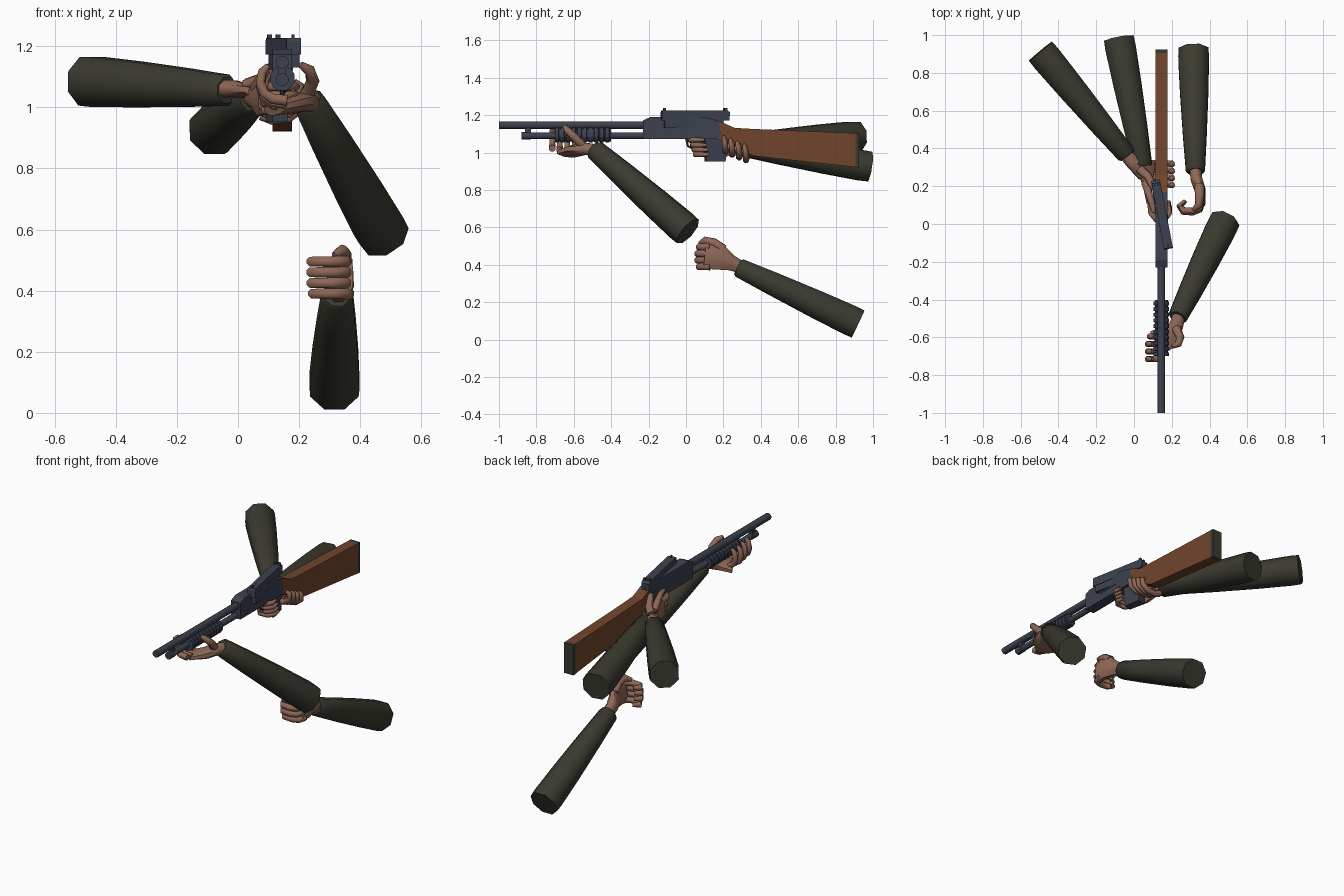
import bpy, bmesh, math
from mathutils import Vector, Matrix


def material(name, rgb):
    m = bpy.data.materials.new(name)
    m.diffuse_color = (*rgb, 1)
    return m


SLEEVE = material("dark_olive_cloth", (0.043, 0.043, 0.030))
SKIN = material("skin", (0.275, 0.140, 0.095))
WOOD = material("brown_wood", (0.165, 0.060, 0.025))
METAL = material("blue_grey_metal", (0.045, 0.053, 0.078))


def finish(bm, name, mat, angle=50):
    bmesh.ops.recalc_face_normals(bm, faces=bm.faces)
    me = bpy.data.meshes.new(name)
    bm.to_mesh(me)
    bm.free()
    me.materials.append(mat)
    ob = bpy.data.objects.new(name, me)
    bpy.context.collection.objects.link(ob)
    bpy.ops.object.select_all(action='DESELECT')
    ob.select_set(True)
    bpy.context.view_layer.objects.active = ob
    bpy.ops.object.shade_smooth_by_angle(angle=math.radians(angle))
    return ob


def tube(bm, pts, radii, ref=(0, 0, 1), sides=8):
    """Capped tube; a radius may be (thickness, width along ref)."""
    pts, ref, rings = [Vector(p) for p in pts], Vector(ref), []
    for i, p in enumerate(pts):
        d = Vector()
        if i:
            d += (p - pts[i - 1]).normalized()
        if i < len(pts) - 1:
            d += (pts[i + 1] - p).normalized()
        d.normalize()
        side = d.cross(ref).normalized()
        up = side.cross(d)
        r = radii[i]
        a, b = r if isinstance(r, tuple) else (r, r)
        ring = []
        for k in range(sides):
            t = 2 * math.pi * (k + 0.5) / sides
            ring.append(bm.verts.new(p + side * a * math.cos(t) + up * b * math.sin(t)))
        rings.append(ring)
    for r0, r1 in zip(rings, rings[1:]):
        for k in range(sides):
            j = (k + 1) % sides
            bm.faces.new((r0[k], r0[j], r1[j], r1[k]))
    bm.faces.new(rings[0])
    bm.faces.new(rings[-1][::-1])


def slab(bm, profile, x, half):
    """Side profile of (y, z) points extruded across x."""
    a = [bm.verts.new((x - half, y, z)) for y, z in profile]
    b = [bm.verts.new((x + half, y, z)) for y, z in profile]
    n = len(profile)
    for i in range(n):
        j = (i + 1) % n
        bm.faces.new((a[i], a[j], b[j], b[i]))
    bm.faces.new(a)
    bm.faces.new(b[::-1])


def box(bm, y0, y1, z0, z1, x, half):
    slab(bm, [(y0, z0), (y1, z0), (y1, z1), (y0, z1)], x, half)


GX = 0.145  # centre line of the long gun


def rod(name, y0, y1, z, r, sides=12):
    bm = bmesh.new()
    tube(bm, [(GX, y0, z), (GX, y1, z)], [r, r], sides=sides)
    return finish(bm, name, METAL)


# Long gun: barrel, magazine tube, clamp
rod("barrel", -1.0, -0.22, 1.147, 0.021)
rod("magazine_tube", -0.86, -0.22, 1.090, 0.018)
rod("magazine_cap", -0.88, -0.83, 1.090, 0.021)
bm = bmesh.new()
box(bm, -0.86, -0.83, 1.09, 1.147, GX, 0.012)
finish(bm, "barrel_clamp", METAL)

# Ribbed sliding grip
bm = bmesh.new()
pts, rad = [], []
for i in range(10):
    y = -0.70 + i * 0.03
    pts += [(GX, y, 1.095), (GX, y + 0.019, 1.095), (GX, y + 0.021, 1.095), (GX, y + 0.028, 1.095)]
    rad += [0.042, 0.042, 0.036, 0.036]
tube(bm, pts, rad, sides=12)
finish(bm, "pump_grip", METAL, 30)

# Receiver
bm = bmesh.new()
slab(bm, [(-0.23, 1.073), (0.17, 1.073), (0.19, 1.10), (0.17, 1.17), (0.10, 1.19),
          (-0.19, 1.19), (-0.23, 1.172)], GX, 0.032)
box(bm, -0.09, 0.05, 1.12, 1.155, GX + 0.032, 0.003)
finish(bm, "receiver", METAL, 20)

# Trigger guard and trigger
bm = bmesh.new()
tube(bm, [(GX, 0.0, 1.08), (GX, 0.01, 1.035), (GX, 0.04, 1.02), (GX, 0.09, 1.025), (GX, 0.11, 1.08)],
     [0.007] * 5, ref=(1, 0, 0), sides=6)
tube(bm, [(GX, 0.05, 1.08), (GX, 0.045, 1.04)], [0.006, 0.005], ref=(1, 0, 0), sides=6)
finish(bm, "trigger_guard", METAL)

# Wooden stock and butt pad
bm = bmesh.new()
slab(bm, [(0.165, 1.072), (0.165, 1.17), (0.185, 1.165), (0.26, 1.132), (0.36, 1.126),
          (0.905, 1.104), (0.905, 0.922), (0.36, 0.982), (0.26, 1.035)], GX, 0.032)
finish(bm, "stock", WOOD, 20)
bm = bmesh.new()
box(bm, 0.905, 0.925, 0.92, 1.104, GX, 0.032)
finish(bm, "butt_pad", SLEEVE, 20)

# Handgun, built along y and then turned
bm = bmesh.new()
slab(bm, [(-0.185, 1.172), (0.18, 1.172), (0.185, 1.215), (0.17, 1.226), (-0.18, 1.226),
          (-0.185, 1.215)], 0, 0.024)
box(bm, -0.17, 0.15, 1.13, 1.172, 0, 0.021)
slab(bm, [(0.055, 0.952), (0.16, 0.952), (0.165, 1.0), (0.15, 1.14), (0.04, 1.14), (0.05, 1.05)], 0, 0.026)
box(bm, -0.175, -0.16, 1.226, 1.238, 0, 0.004)
for x in (-0.014, 0.014):
    box(bm, 0.155, 0.17, 1.226, 1.238, x, 0.007)
tube(bm, [(0, -0.05, 1.13), (0, -0.045, 1.07), (0, -0.02, 1.05), (0, 0.05, 1.05)], [0.007] * 4,
     ref=(1, 0, 0), sides=6)
bm.transform(Matrix.Translation((0.148, 0.05, 0)) @ Matrix.Rotation(0.19, 4, 'Z'))
finish(bm, "handgun", METAL, 20)


# Sleeves: tapered forearms from cuff to elbow
def sleeve(name, cuff, elbow):
    a, b = Vector(cuff), Vector(elbow)
    bm = bmesh.new()
    tube(bm, [a.lerp(b, t) for t in (0, 0.02, 0.3, 0.65, 0.93, 1)],
         [0.045, 0.055, 0.068, 0.081, 0.088, 0.086])
    finish(bm, name, SLEEVE)


sleeve("stock_arm_sleeve", (-0.035, 0.36, 1.055), (-0.495, 0.915, 1.085))
sleeve("handgun_arm_sleeve", (0.048, 0.30, 1.03), (-0.08, 0.98, 0.925))
sleeve("free_arm_sleeve", (0.325, 0.275, 0.388), (0.315, 0.92, 0.083))
sleeve("pump_arm_sleeve", (0.23, -0.495, 1.022), (0.478, 0.01, 0.578))


# Hands: wrist and palm, four curled fingers, thumb
def hand(name, axis, palm, palm_radii, curl, offsets, thumb, r=0.019):
    bm = bmesh.new()
    tube(bm, palm, palm_radii, ref=axis)
    for off in offsets:
        path = [Vector(p) + Vector(off) for p in curl]
        n = len(path) - 1
        tube(bm, path, [r * (1 - 0.25 * i / n) for i in range(n)] + [r * 0.5], ref=axis)
    tube(bm, thumb, [r * 1.3, r * 1.15, r, r * 0.55], ref=(0.3, 0.2, 1))
    finish(bm, name, SKIN)


hand("stock_hand", (0, 1, 0),
     [(-0.06, 0.38, 1.06), (-0.01, 0.33, 1.06), (0.05, 0.29, 1.045), (0.095, 0.27, 1.0)],
     [0.032, (0.03, 0.04), (0.026, 0.062), (0.018, 0.062)],
     [(0.075, 0.20, 1.02), (0.11, 0.20, 1.005), (0.165, 0.20, 1.01), (0.20, 0.20, 1.035),
      (0.203, 0.195, 1.07), (0.185, 0.19, 1.085)],
     [(0, 0.01 + 0.037 * i, -0.015 * i) for i in range(4)],
     [(0.03, 0.29, 1.07), (0.075, 0.25, 1.09), (0.095, 0.21, 1.12), (0.11, 0.18, 1.14)])

hand("handgun_hand", (0, 0, 1),
     [(0.042, 0.33, 1.03), (0.05, 0.27, 1.035), (0.07, 0.20, 1.03), (0.085, 0.11, 1.03)],
     [0.033, (0.03, 0.036), (0.024, 0.062), (0.02, 0.058)],
     [(0.085, 0.13, 0), (0.09, 0.07, 0), (0.115, 0.035, 0), (0.165, 0.035, 0),
      (0.19, 0.07, 0), (0.185, 0.11, 0)],
     [(0, -0.012, 1.068), (0, 0, 1.04), (0, 0.008, 1.015), (0, 0.014, 0.99)],
     [(0.06, 0.22, 1.06), (0.075, 0.17, 1.09), (0.095, 0.11, 1.11), (0.105, 0.06, 1.115)], 0.017)

hand("free_hand", (0, 0, 1),
     [(0.325, 0.30, 0.385), (0.33, 0.24, 0.41), (0.35, 0.18, 0.44), (0.352, 0.10, 0.45)],
     [0.034, (0.033, 0.045), (0.031, 0.074), (0.027, 0.076)],
     [(0.355, 0.12, 0), (0.345, 0.075, 0), (0.31, 0.062, 0), (0.26, 0.064, 0),
      (0.24, 0.09, 0), (0.27, 0.115, 0)],
     [(0, 0.008, 0.495), (0, 0, 0.46), (0, 0, 0.425), (0.005, 0.008, 0.39)],
     [(0.345, 0.20, 0.48), (0.348, 0.15, 0.518), (0.342, 0.10, 0.53), (0.315, 0.075, 0.515)], 0.021)

hand("pump_hand", (0, 1, 0),
     [(0.24, -0.475, 1.01), (0.225, -0.535, 1.02), (0.19, -0.59, 1.01), (0.12, -0.63, 0.995)],
     [0.034, (0.034, 0.04), (0.03, 0.068), (0.022, 0.075)],
     [(0.16, 0, 1.01), (0.115, 0, 1.015), (0.085, 0, 1.035), (0.073, 0, 1.07),
      (0.08, 0, 1.105), (0.098, 0, 1.125)],
     [(0, -0.715, 0.012), (0, -0.675, 0.002), (0, -0.635, -0.006), (0.01, -0.595, -0.01)],
     [(0.225, -0.555, 1.04), (0.245, -0.60, 1.085), (0.235, -0.635, 1.12), (0.205, -0.65, 1.14)])
